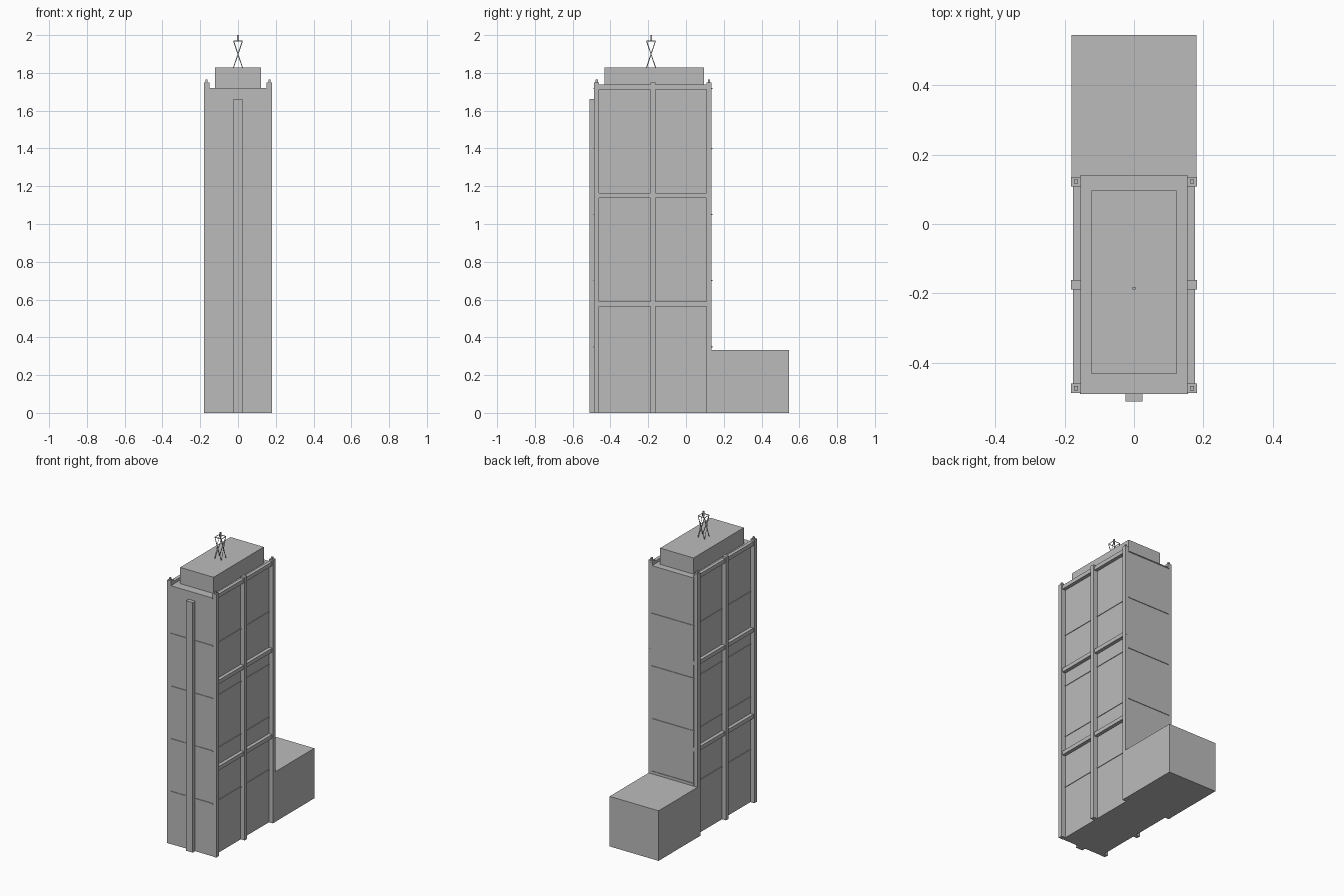
import bpy
from mathutils import Vector

cube = bpy.data.objects.get("Cube")
if cube:
    bpy.data.objects.remove(cube, do_unlink=True)

grey = bpy.data.materials.new("plain grey")
grey.use_nodes = True
COLOUR = (0.5, 0.5, 0.5, 1)
grey.diffuse_color = COLOUR
grey.node_tree.nodes["Principled BSDF"].inputs["Base Color"].default_value = COLOUR


def mesh_object(name, verts, faces):
    mesh = bpy.data.meshes.new(name)
    mesh.from_pydata(verts, [], faces)
    mesh.materials.append(grey)
    obj = bpy.data.objects.new(name, mesh)
    bpy.context.collection.objects.link(obj)
    return obj


def box(name, x, y, z):
    """Box from (low, high) ranges on each axis."""
    verts = [(a, b, c) for a in x for b in y for c in z]
    faces = [(0, 1, 3, 2), (4, 6, 7, 5), (0, 4, 5, 1),
             (2, 3, 7, 6), (0, 2, 6, 4), (1, 5, 7, 3)]
    return mesh_object(name, verts, faces)


def strip(name, start, end, side):
    """Flat bar between two points, widened along side."""
    a, b, s = Vector(start), Vector(end), Vector(side)
    return mesh_object(name, [a - s, b - s, b + s, a + s], [(0, 1, 2, 3)])


FRONT, BACK, HALF, ROOF = -0.485, 0.136, 0.152, 1.72

# Main masses
box("tower", (-HALF, HALF), (FRONT, BACK), (0, ROOF))
box("rear_annex", (-0.18, 0.18), (BACK, 0.545), (0, 0.333))
box("roof_block", (-0.123, 0.123), (-0.432, 0.096), (ROOF, 1.828))
box("front_fin", (-0.024, 0.024), (-0.511, FRONT), (0, 1.663))

# Thin floor bands standing slightly proud of the walls
for i in range(1, 5):
    z = 0.35 * i
    box(f"floor_band_{i}", (-HALF - 0.004, HALF + 0.004),
        (FRONT - 0.004, BACK + 0.004), (z - 0.003, z + 0.003))
box("roof_edge", (-HALF - 0.004, HALF + 0.004),
    (FRONT - 0.004, BACK + 0.004), (ROOF - 0.006, ROOF))

# Outer frame on both long sides
for label, s in (("left", 1), ("right", -1)):
    def span(a, b):
        return sorted((s * a, s * b))

    for place, y in (("front", -0.473), ("middle", -0.175), ("back", 0.122)):
        corner = place != "middle"
        box(f"{label}_{place}_column", span(HALF, 0.181),
            (y - 0.0135, y + 0.0135), (0, 1.75))
        if corner:
            box(f"{label}_{place}_column_cap", span(0.161, 0.173),
                (y - 0.006, y + 0.006), (1.75, 1.764))
    for i, z in enumerate((0.577, 1.151, 1.725)):
        box(f"{label}_beam_{i + 1}", span(HALF, 0.175),
            (FRONT, BACK), (z - 0.013, z + 0.013))

# Lattice mast: crossed bars on four faces, top ring and pole
MY, R, W = -0.185, 0.024, 0.0025
for i, (ux, uy) in enumerate(((1, 0), (0, 1), (-1, 0), (0, -1))):
    u = Vector((ux, uy, 0))
    centre = Vector((0, MY, 0)) + Vector((uy, -ux, 0)) * R
    low, high = centre + Vector((0, 0, 1.828)), centre + Vector((0, 0, 1.97))
    for d in (-1, 1):
        strip(f"mast_brace_{i}_{d}", low - u * R * d, high + u * R * d, u * W)
    strip(f"mast_ring_{i}", high - u * R, high + u * R, (0, 0, W))
box("mast_pole", (-0.004, 0.004), (MY - 0.004, MY + 0.004), (1.965, 2))
